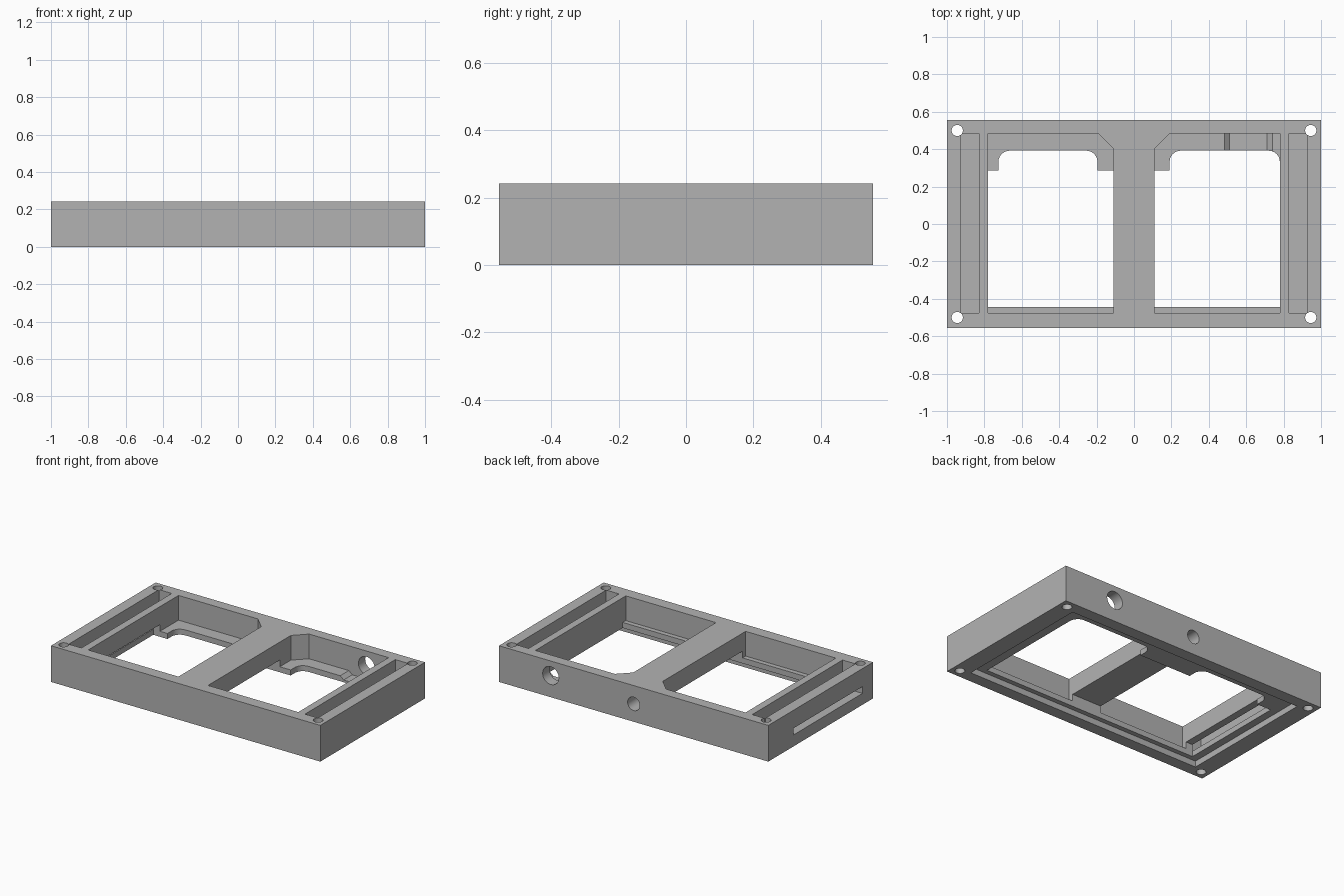
import bpy, bmesh, math
from mathutils import Matrix, Vector

cube = bpy.data.objects.get("Cube")
if cube:
    bpy.data.objects.remove(cube, do_unlink=True)

HX, HY, H = 1.0, 0.555, 0.243      # half length, half depth, height
LEDGE, PLATE, ROOF = 0.077, 0.04, 0.122   # ledge top, ledge underside, cavity roof

grey = bpy.data.materials.new("plain_grey")
grey.use_nodes = True
color = (0.45, 0.45, 0.45, 1)
grey.diffuse_color = color
grey.node_tree.nodes["Principled BSDF"].inputs["Base Color"].default_value = color


def prism(name, outline, z0, z1):
    """Extrude a flat outline between two heights."""
    bm = bmesh.new()
    face = bm.faces.new([bm.verts.new((x, y, z0)) for x, y in outline])
    ext = bmesh.ops.extrude_face_region(bm, geom=[face])
    tops = [g for g in ext["geom"] if isinstance(g, bmesh.types.BMVert)]
    bmesh.ops.translate(bm, verts=tops, vec=(0, 0, z1 - z0))
    bmesh.ops.recalc_face_normals(bm, faces=bm.faces[:])
    mesh = bpy.data.meshes.new(name)
    bm.to_mesh(mesh)
    bm.free()
    obj = bpy.data.objects.new(name, mesh)
    bpy.context.collection.objects.link(obj)
    return obj


def rect(x0, x1, y0, y1):
    return [(x0, y0), (x1, y0), (x1, y1), (x0, y1)]


def arc(cx, cy, r, a0, a1, n=6):
    angles = [math.radians(a0 + (a1 - a0) * i / n) for i in range(n + 1)]
    return [(cx + r * math.cos(a), cy + r * math.sin(a)) for a in angles]


def circle(r, n=32):
    return arc(0, 0, r, 0, 360 - 360 / n, n - 1)


def cut(cutter):
    """Subtract a cutter from the frame, then discard it."""
    mod = frame.modifiers.new("cut", 'BOOLEAN')
    mod.operation = 'DIFFERENCE'
    mod.solver = 'EXACT'
    mod.object = cutter
    deps = bpy.context.evaluated_depsgraph_get()
    mesh = bpy.data.meshes.new_from_object(frame.evaluated_get(deps))
    frame.modifiers.clear()
    frame.data = mesh
    bpy.data.objects.remove(cutter, do_unlink=True)


# Solid block
frame = prism("frame", rect(-HX, HX, -HY, HY), 0, H)
frame.data.materials.append(grey)

# Shallow recess under the frame
cut(prism("underside", rect(-0.88, 0.88, -0.475, 0.475), -0.1, PLATE))

# Two large bays with a chamfer beside the central bar, and two narrow end pockets
for s in (-1, 1):
    bay = [(0.11, -0.475), (0.78, -0.475), (0.78, 0.483), (0.19, 0.483), (0.11, 0.403)]
    cut(prism("bay", [(s * x, y) for x, y in bay], LEDGE, H + 0.1))
    x0, x1 = sorted((s * 0.83, s * 0.925))
    cut(prism("pocket", rect(x0, x1, -0.475, 0.483), LEDGE, H + 0.1))

# Cavity under the bars, open as a slot through one end
cut(prism("slot", rect(-HX - 0.1, 0.78, -0.443, 0.287), LEDGE, ROOF))

# Opening through the ledge plate, with rounded inner corners and square tabs
opening = [(-0.83, -0.443), (0.78, -0.443)]
opening += arc(0.72, 0.332, 0.06, 0, 90)
opening += arc(0.25, 0.332, 0.06, 90, 180)
opening += [(0.19, 0.287), (-0.195, 0.287)]
opening += arc(-0.255, 0.332, 0.06, 0, 90)
opening += arc(-0.665, 0.332, 0.06, 90, 180)
opening += [(-0.725, 0.287), (-0.83, 0.287)]
cut(prism("opening", opening, 0.02, 0.1))

# Sloped dip in the rear ledge, below the cable hole
dip = prism("dip", [(0.485, 0.077), (0.51, 0.055), (0.71, 0.055), (0.74, 0.077),
                    (0.74, 0.1), (0.485, 0.1)], -0.483, -0.35)
dip.data.transform(Matrix.Rotation(math.pi / 2, 4, 'X'))
cut(dip)

# Round holes in the rear wall: one through, one blind into the bar
for x, z, r, depth in ((0.616, 0.145, 0.06, 0.12), (0, 0.12, 0.045, 0.2)):
    hole = prism("rear_hole", circle(r), 0, depth + 0.1)
    hole.data.transform(Matrix.Translation(Vector((x, HY + 0.1, z))) @
                        Matrix.Rotation(math.pi / 2, 4, 'X'))
    cut(hole)

# Corner screw holes
for x in (-0.945, 0.945):
    for y in (-0.5, 0.5):
        cut(prism("screw_hole", [(x + a, y + b) for a, b in circle(0.03, 24)], -0.1, H + 0.1))

# Smooth round holes while keeping flat faces crisp
bpy.ops.object.select_all(action='DESELECT')
frame.select_set(True)
bpy.context.view_layer.objects.active = frame
bpy.ops.object.shade_smooth_by_angle(angle=math.radians(25))
